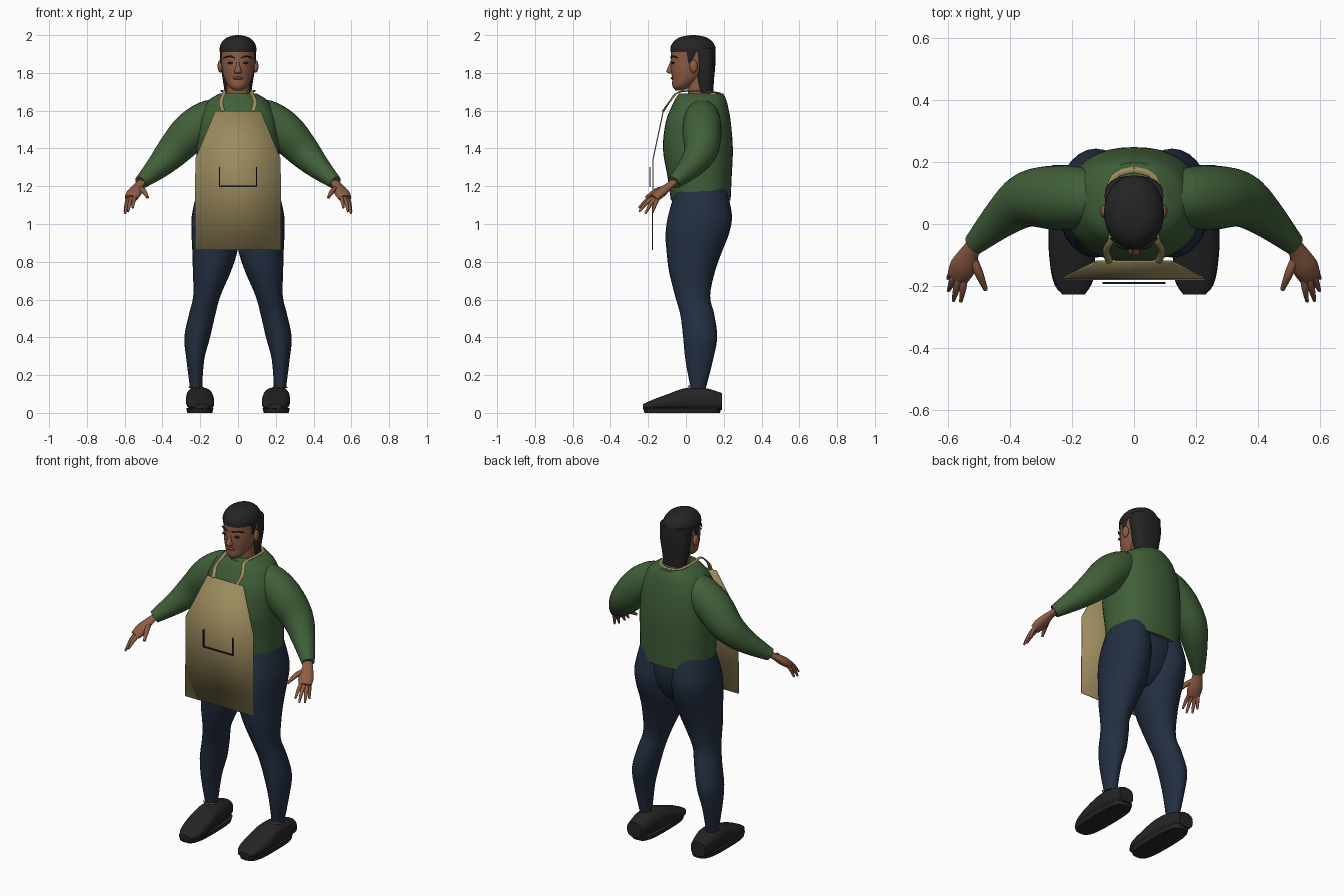
import bpy, bmesh, math
from mathutils import Vector

if "Cube" in bpy.data.objects:
    bpy.data.objects.remove(bpy.data.objects["Cube"])


def mat(name, col):
    m = bpy.data.materials.new(name)
    m.diffuse_color = (*col, 1)
    m.use_nodes = True
    m.node_tree.nodes["Principled BSDF"].inputs["Base Color"].default_value = m.diffuse_color
    return m


GREEN = mat("shirt_green", (0.052, 0.115, 0.04))
NAVY = mat("trouser_navy", (0.017, 0.028, 0.052))
TAN = mat("apron_tan", (0.33, 0.26, 0.11))
SKIN = mat("skin_brown", (0.27, 0.11, 0.06))
BLACK = mat("hair_and_shoe_black", (0.018, 0.018, 0.019))
LIP = mat("lip_brown", (0.16, 0.05, 0.035))
INK = mat("pocket_stitch_dark", (0.012, 0.016, 0.02))


def finish(name, bm, m, angle=50):
    bmesh.ops.recalc_face_normals(bm, faces=bm.faces)
    me = bpy.data.meshes.new(name)
    bm.to_mesh(me)
    bm.free()
    me.materials.append(m)
    for p in me.polygons:
        p.use_smooth = True
    me.set_sharp_from_angle(angle=math.radians(angle))
    ob = bpy.data.objects.new(name, me)
    bpy.context.collection.objects.link(ob)
    return ob


def smooth_rows(rows, sub=4):
    """Catmull-Rom interpolation of rows of numbers."""
    out = []
    for i in range(len(rows) - 1):
        a, b, c, d = (rows[max(i - 1, 0)], rows[i], rows[i + 1], rows[min(i + 2, len(rows) - 1)])
        for k in range(sub):
            t = k / sub
            out.append([0.5 * (2 * q + (r - p) * t + (2 * p - 5 * q + 4 * r - s) * t * t
                               + (3 * q - p - 3 * r + s) * t ** 3) for p, q, r, s in zip(a, b, c, d)])
    return out + [list(rows[-1])]


def skin_rings(rings):
    bm = bmesh.new()
    vs = [[bm.verts.new(p) for p in r] for r in rings]
    n = len(vs[0])
    for r0, r1 in zip(vs, vs[1:]):
        for i in range(n):
            bm.faces.new((r0[i], r0[(i + 1) % n], r1[(i + 1) % n], r1[i]))
    bm.faces.new(vs[0])
    bm.faces.new(vs[-1][::-1])
    return bm


def loft(name, rows, m, axis="z", side=1, power=2.0, n=28, sub=4):
    """Rows: position on axis, two centre values, two radii."""
    rings = []
    for t, a, b, ra, rb in smooth_rows(rows, sub):
        ring = []
        for i in range(n):
            w = 2 * math.pi * i / n
            c, s = math.cos(w), math.sin(w)
            u = a + ra * math.copysign(abs(c) ** (2 / power), c)
            v = b + rb * math.copysign(abs(s) ** (2 / power), s)
            ring.append((side * u, v, t) if axis == "z" else (side * u, t, v))
        rings.append(ring)
    return finish(name, skin_rings(rings), m)


def tube(name, rows, m, side=1, n=16, sub=4, flat=1.0):
    """Rows: x, y, z, radius."""
    rows = smooth_rows(rows, sub)
    pts = [Vector(r[:3]) for r in rows]
    rings = []
    for i, p in enumerate(pts):
        d = (pts[min(i + 1, len(pts) - 1)] - pts[max(i - 1, 0)]).normalized()
        u = d.cross(Vector((0, 0, 1))).normalized()
        v = u.cross(d)
        ring = []
        for k in range(n):
            w = 2 * math.pi * k / n
            q = p + rows[i][3] * (u * math.cos(w) + v * math.sin(w) * flat)
            ring.append((side * q.x, q.y, q.z))
        rings.append(ring)
    return finish(name, skin_rings(rings), m)


def ball(name, loc, size, m):
    bm = bmesh.new()
    bmesh.ops.create_uvsphere(bm, u_segments=16, v_segments=10, radius=1)
    bmesh.ops.scale(bm, vec=size, verts=bm.verts)
    bmesh.ops.translate(bm, vec=loc, verts=bm.verts)
    return finish(name, bm, m)


def box(name, loc, size, m):
    bm = bmesh.new()
    bmesh.ops.create_cube(bm, size=1)
    bmesh.ops.scale(bm, vec=size, verts=bm.verts)
    bmesh.ops.translate(bm, vec=loc, verts=bm.verts)
    return finish(name, bm, m, 30)


# Shirt body
loft("shirt_body", [(1.125, 0, .078, .215, .158), (1.25, 0, .072, .218, .17), (1.4, 0, .063, .22, .185),
                    (1.54, 0, .065, .21, .172), (1.62, 0, .073, .18, .15), (1.66, 0, .077, .15, .135),
                    (1.69, 0, .08, .1, .118)], GREEN, power=2.3, n=36)
# Pelvis
loft("trouser_seat", [(1.2, 0, .075, .205, .14), (1.05, 0, .07, .225, .15),
                      (.93, 0, .055, .15, .12), (.87, 0, .045, .05, .07)], NAVY)
# Head, neck and hair
loft("neck", [(1.6, 0, .08, .07, .065), (1.7, 0, .07, .06, .06), (1.8, 0, .06, .062, .06)], SKIN)
loft("head", [(1.708, 0, -.035, .022, .022), (1.73, 0, -.02, .05, .052), (1.77, 0, .005, .072, .078),
              (1.82, 0, .025, .085, .105), (1.88, 0, .035, .09, .115), (1.93, 0, .035, .088, .11),
              (1.975, 0, .035, .06, .08)], SKIN)
loft("hair_cap", [(1.91, 0, .037, .096, .12), (1.94, 0, .037, .096, .118), (1.97, 0, .037, .08, .098),
                  (1.99, 0, .037, .052, .066), (2.0, 0, .037, .012, .015)], BLACK)
loft("hair_back", [(1.695, 0, .105, .07, .04), (1.76, 0, .1, .08, .048), (1.84, 0, .1, .092, .055),
                   (1.93, 0, .09, .095, .065)], BLACK, power=2.4)
# Nose and mouth
loft("nose", [(1.797, 0, -.078, .018, .012), (1.808, 0, -.085, .019, .019),
              (1.84, 0, -.078, .01, .013), (1.875, 0, -.07, .008, .008)], SKIN, n=12)
ball("mouth", (0, -.071, 1.772), (.026, .01, .008), LIP)

for s, tag in ((1, "left"), (-1, "right")):
    # Face details
    ball(tag + "_ear", (s * .094, .04, 1.835), (.014, .022, .034), SKIN)
    ball(tag + "_eye", (s * .04, -.069, 1.853), (.017, .008, .006), BLACK)
    tube(tag + "_eyebrow", [(.016, -.08, 1.88, .004), (.045, -.072, 1.888, .005),
                            (.075, -.045, 1.88, .003)], BLACK, s, n=6)
    loft(tag + "_sideburn", [(1.85, .088, .02, .005, .008), (1.92, .089, .03, .008, .03)], BLACK, side=s, n=10)
    # Sleeve
    tube(tag + "_sleeve", [(.08, .085, 1.595, .07), (.16, .085, 1.56, .095), (.25, .085, 1.487, .104),
                           (.34, .08, 1.39, .09), (.42, .025, 1.305, .066), (.515, -.065, 1.22, .036)],
         GREEN, s, n=24)
    # Hand
    tube(tag + "_palm", [(.49, -.045, 1.243, .027), (.525, -.085, 1.205, .029), (.55, -.135, 1.165, .042),
                         (.567, -.17, 1.135, .036)], SKIN, s, flat=.6)
    tips = [((.545, -.165, 1.145), (.558, -.25, 1.085)), ((.563, -.17, 1.14), (.582, -.247, 1.065)),
            ((.575, -.16, 1.135), (.598, -.215, 1.055)), ((.578, -.145, 1.14), (.6, -.175, 1.065)),
            ((.522, -.105, 1.19), (.478, -.212, 1.14))]
    for i, (a, b) in enumerate(tips):
        mid = [(p + q) / 2 for p, q in zip(a, b)]
        mid[2] += .01
        r = .014 if i == 4 else .011
        tube(f"{tag}_{'thumb' if i == 4 else 'finger_%d' % (i + 1)}",
             [(*a, r), (*mid, r), (*b, r * .5)], SKIN, s, n=8)
    # Trouser leg
    loft(tag + "_trouser_leg", [(1.2, .11, .08, .1, .13), (1.05, .122, .075, .122, .168),
                                (.95, .123, .06, .123, .168), (.86, .122, .045, .12, .148),
                                (.75, .138, .032, .101, .122), (.62, .165, .035, .072, .093),
                                (.52, .19, .06, .07, .09), (.4, .216, .075, .068, .09),
                                (.28, .226, .07, .047, .073), (.13, .222, .065, .032, .04)], NAVY, side=s)
    # Shoe, sole and lace
    loft(tag + "_shoe", [(.19, .213, .06, .048, .045), (.1, .207, .072, .066, .06), (0, .203, .072, .072, .06),
                         (-.1, .2, .056, .074, .042), (-.18, .195, .042, .064, .026),
                         (-.228, .195, .034, .036, .012)], BLACK, "y", s, 2.6)
    loft(tag + "_sole", [(0, .202, -.02, .066, .2), (.025, .202, -.02, .072, .207)], BLACK, side=s, power=3.2, sub=1)
    tube(tag + "_lace", [(.185, .045, .134, .004), (.2, .025, .142, .004), (.222, .015, .14, .004),
                         (.245, .025, .142, .004), (.26, .045, .134, .004)], TAN, s, n=6)
    # Apron strap from bib round to the nape
    tube(tag + "_apron_strap", [(.078, -.122, 1.595, .012), (.09, -.085, 1.65, .011), (.072, -.04, 1.697, .01),
                                (.085, .05, 1.705, .01), (.066, .15, 1.697, .01), (0, .175, 1.693, .01)],
         TAN, s, n=8, flat=.4)
    # Pocket side stitch
    box(tag + "_pocket_stitch", (s * .098, -.19, 1.25), (.007, .006, .105), INK)

box("pocket_bottom_stitch", (0, -.19, 1.2), (.2, .006, .007), INK)

# Apron sheet
bm = bmesh.new()
rows = [(.12, -.12, 1.598), (.226, -.174, 1.345), (.228, -.178, .863)]
pairs = [(bm.verts.new((-x, y, z)), bm.verts.new((x, y, z))) for x, y, z in rows]
for (a, b), (c, d) in zip(pairs, pairs[1:]):
    bm.faces.new((a, c, d, b))
apron = finish("apron", bm, TAN, 5)
thick = apron.modifiers.new("cloth", "SOLIDIFY")
thick.thickness = .006
thick.offset = 0
